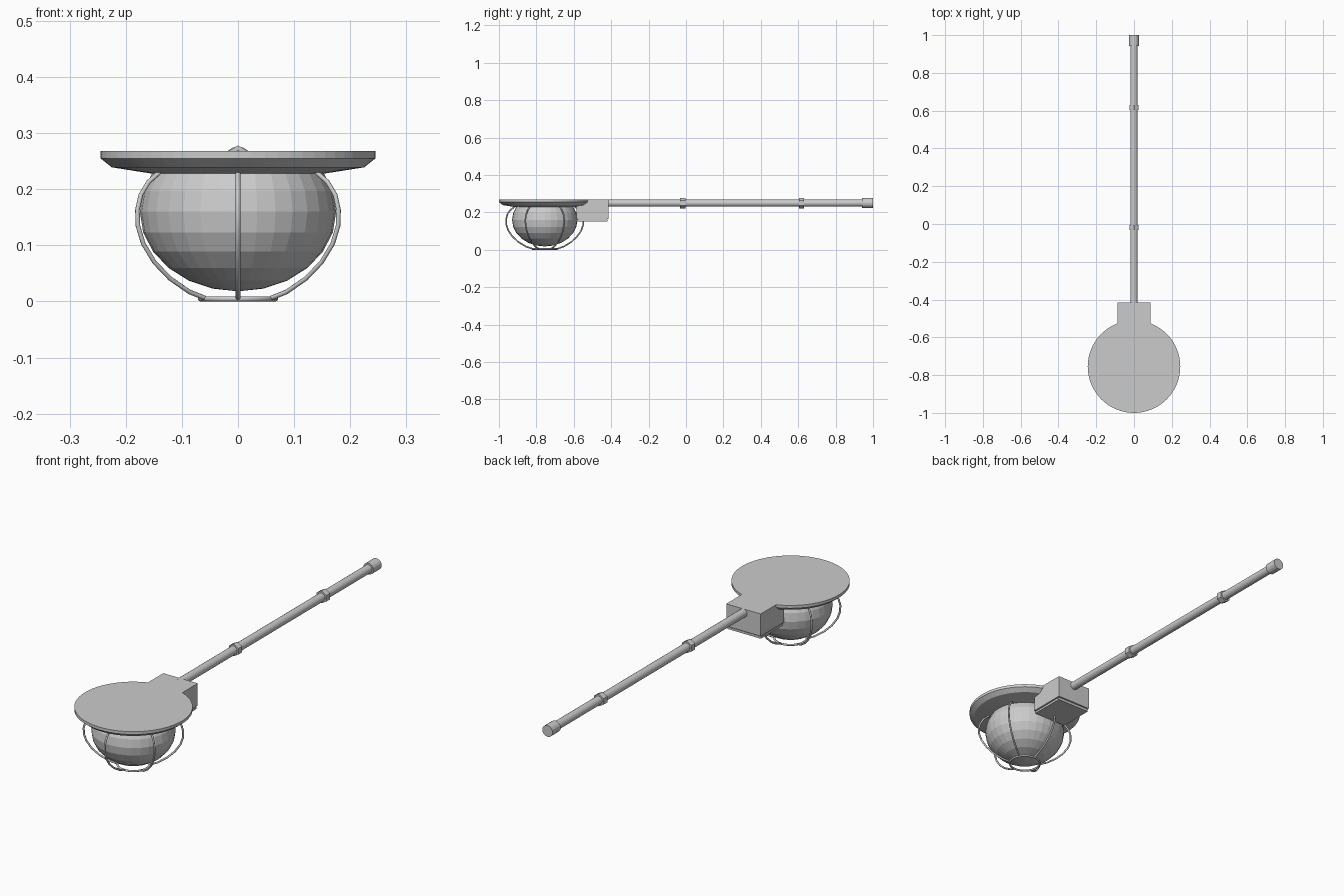
import bpy, bmesh
from math import sin, cos, pi, radians
from mathutils import Vector, Matrix

if "Cube" in bpy.data.objects:
    bpy.data.objects.remove(bpy.data.objects["Cube"])

LAMP = Vector((0, -0.755, 0))
ROD_Z = 0.25


def make(name, bm):
    bmesh.ops.recalc_face_normals(bm, faces=bm.faces)
    me = bpy.data.meshes.new(name)
    bm.to_mesh(me)
    bm.free()
    ob = bpy.data.objects.new(name, me)
    bpy.context.collection.objects.link(ob)
    return ob


def lathe(name, profile, sides):
    """Revolve an (r, z) profile around the lamp axis."""
    bm = bmesh.new()
    vs = [bm.verts.new(LAMP + Vector((r, 0, z))) for r, z in profile]
    es = [bm.edges.new(p) for p in zip(vs, vs[1:])]
    bmesh.ops.spin(bm, geom=vs + es, cent=LAMP, axis=(0, 0, 1),
                   angle=2 * pi, steps=sides)
    bmesh.ops.remove_doubles(bm, verts=bm.verts, dist=1e-5)
    return make(name, bm)


def rod(name, y0, y1, r, sides, turn=0.0):
    """Capped prism running along y on the arm axis."""
    bm = bmesh.new()
    m = (Matrix.Translation((0, (y0 + y1) / 2, ROD_Z))
         @ Matrix.Rotation(pi / 2, 4, 'X') @ Matrix.Rotation(turn, 4, 'Z'))
    bmesh.ops.create_cone(bm, cap_ends=True, segments=sides, radius1=r,
                          radius2=r, depth=y1 - y0, matrix=m)
    return make(name, bm)


def box(name, lo, hi):
    bm = bmesh.new()
    lo, hi = Vector(lo), Vector(hi)
    m = Matrix.Translation((lo + hi) / 2) @ Matrix.Diagonal((*(hi - lo), 1))
    bmesh.ops.create_cube(bm, size=1, matrix=m)
    return make(name, bm)


def wire(name, points, radius, cyclic=False):
    """Round wire through points, converted to a mesh."""
    cu = bpy.data.curves.new(name, 'CURVE')
    cu.dimensions = '3D'
    cu.bevel_depth = radius
    cu.bevel_resolution = 2
    sp = cu.splines.new('POLY')
    sp.points.add(len(points) - 1)
    for p, co in zip(sp.points, points):
        p.co = (*co, 1)
    sp.use_cyclic_u = cyclic
    ob = bpy.data.objects.new(name, cu)
    bpy.context.collection.objects.link(ob)
    bpy.ops.object.select_all(action='DESELECT')
    ob.select_set(True)
    bpy.context.view_layer.objects.active = ob
    bpy.ops.object.convert(target='MESH')
    return bpy.context.object


# Lamp cover: flat top, short rim, shallow tapered underside
lathe("lamp_cover", [(0, 0.268), (0.245, 0.268), (0.245, 0.255),
                     (0.225, 0.239), (0.155, 0.228), (0, 0.228)], 64)

# Squashed glass globe
globe = [(0.175 * cos(a), 0.160 + 0.142 * sin(a))
         for a in (radians(-90 + 15 * i) for i in range(9))]
globe[0] = (0, globe[0][1])
lathe("glass_globe", globe + [(0.151, 0.232), (0, 0.232)], 32)

# Wire cage: six ribs and a bottom ring
rib = [(0.068, 0.006), (0.10, 0.017), (0.14, 0.041), (0.172, 0.070),
       (0.195, 0.103), (0.206, 0.135), (0.207, 0.163), (0.200, 0.190),
       (0.184, 0.213), (0.155, 0.235)]
for i in range(6):
    a = pi / 2 + i * pi / 3
    wire(f"cage_rib_{i + 1}",
         [LAMP + Vector((r * cos(a), r * sin(a), z)) for r, z in rib], 0.0042)
wire("cage_ring", [LAMP + Vector((0.067 * cos(i * pi / 16),
                                  0.067 * sin(i * pi / 16), 0.0045))
                   for i in range(32)], 0.0045, cyclic=True)

# Junction box with a bottom plate
box("junction_box", (-0.087, -0.585, 0.166), (0.087, -0.415, 0.268))
box("box_neck", (-0.079, -0.577, 0.160), (0.079, -0.423, 0.168))
box("box_plate", (-0.084, -0.582, 0.152), (0.084, -0.420, 0.162))

# Support arm with two hexagonal collars and an end cap
rod("arm", -0.43, 0.99, 0.019, 16)
for i, y in enumerate((-0.018, 0.617)):
    rod(f"collar_{i + 1}", y - 0.014, y + 0.014, 0.028, 6)
rod("end_cap", 0.942, 1.0, 0.026, 16)
